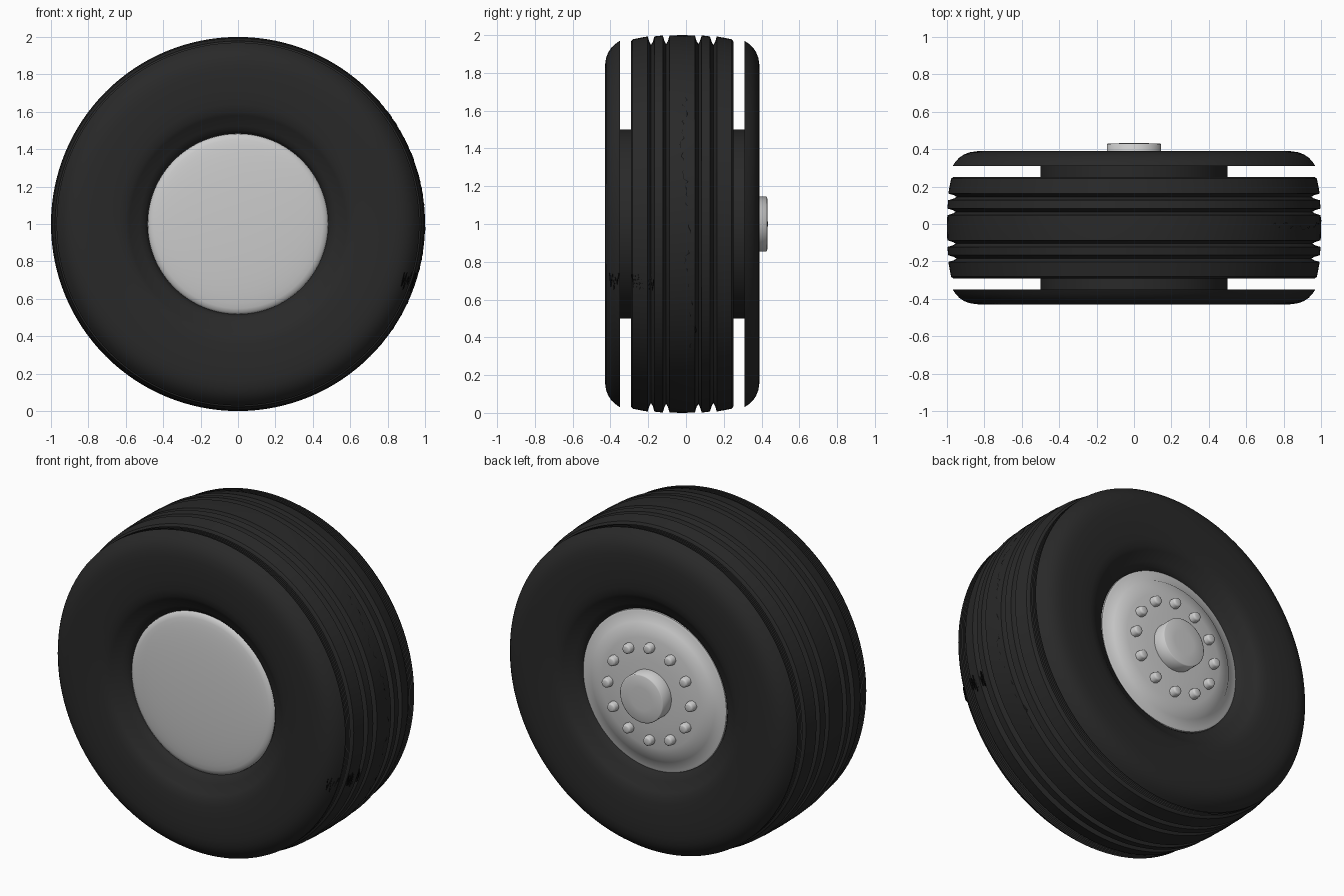
import bpy, bmesh, math, random
from mathutils import Matrix, Vector

if "Cube" in bpy.data.objects:
    bpy.data.objects.remove(bpy.data.objects["Cube"])

random.seed(4)
MID = -0.02          # tyre mid-plane along y
SEG = 128


def material(name, v):
    m = bpy.data.materials.new(name)
    m.diffuse_color = (v, v, v, 1)
    m.use_nodes = True
    m.node_tree.nodes["Principled BSDF"].inputs["Base Color"].default_value = m.diffuse_color
    return m


rubber = material("rubber", 0.022)
crack_black = material("crack_black", 0.006)


def add_object(name, data, mat=None):
    ob = bpy.data.objects.new(name, data)
    bpy.context.collection.objects.link(ob)
    if mat:
        data.materials.append(mat)
    return ob


def smooth(ob, angle):
    bpy.ops.object.select_all(action='DESELECT')
    ob.select_set(True)
    bpy.context.view_layer.objects.active = ob
    bpy.ops.object.shade_smooth_by_angle(angle=math.radians(angle))


def lathe(name, profile, mat=None, angle=40):
    """Spin a profile of (radius, y) points round the axle."""
    bm = bmesh.new()
    vs = [bm.verts.new((r, y, 1)) for r, y in profile]
    es = [bm.edges.new(p) for p in zip(vs, vs[1:])]
    bmesh.ops.spin(bm, geom=vs + es, cent=(0, 0, 1), axis=(0, 1, 0),
                   angle=math.tau, steps=SEG, use_duplicate=False)
    bmesh.ops.remove_doubles(bm, verts=bm.verts, dist=1e-5)
    bmesh.ops.recalc_face_normals(bm, faces=bm.faces)
    me = bpy.data.meshes.new(name)
    bm.to_mesh(me)
    bm.free()
    ob = add_object(name, me, mat)
    smooth(ob, angle)
    return ob


# Sidewalls: bead, bulging face and rounded shoulder, mirrored about the mid-plane
side = [(0.50, 0.33), (0.97, 0.33), (0.955, 0.352), (0.935, 0.374),
        (0.91, 0.391), (0.88, 0.403), (0.84, 0.409), (0.78, 0.41),
        (0.70, 0.408), (0.64, 0.403), (0.60, 0.395), (0.58, 0.383),
        (0.555, 0.365), (0.525, 0.35), (0.50, 0.335), (0.485, 0.315),
        (0.48, 0.29), (0.50, 0.29), (0.50, 0.33)]
for label, s in (("front", -1), ("back", 1)):
    lathe(label + "_sidewall", [(r, MID + s * y) for r, y in side], rubber)
    # Thin flat fins filling the gap between shoulder and tread
    for i in range(1, 5):
        y = MID + s * (0.272 + i * 0.0116)
        lathe(f"{label}_shoulder_fin_{i}", [(0.50, y), (0.97, y)], rubber)

# Tread with a slight crown and four rounded grooves
tread = [(0.50, -0.272), (0.965, -0.272), (0.978, -0.262)]
for g in (-0.165, -0.085, 0.085, 0.165):
    crown = 1 - 0.25 * g * g
    if g == 0.085:
        tread.append((1.0, 0))
    tread += [(crown, g - 0.018), (crown - 0.03, g - 0.009), (crown - 0.045, g),
              (crown - 0.03, g + 0.009), (crown, g + 0.018)]
tread += [(0.978, 0.262), (0.965, 0.272), (0.50, 0.272)]
lathe("tread", [(r, MID + y) for r, y in tread], rubber)

# Inner drum behind the tyre
lathe("inner_drum", [(0.50, MID - 0.33), (0.50, MID + 0.33)], rubber)

# Front cover: shallow dome
cover = [(0.485, -0.30), (0.482, -0.335)]
cover += [(0.475 * math.cos(t), -0.34 - 0.035 * math.sin(t))
          for t in (i * math.pi / 20 for i in range(10))] + [(0, -0.375)]
lathe("front_cover", cover, None, 60)

# Back wheel disc: rim lip, shallow step and sloping plate
lathe("back_wheel_disc", [(0.485, 0.26), (0.482, 0.30), (0.47, 0.305), (0.42, 0.313),
                          (0.415, 0.319), (0.33, 0.336), (0.20, 0.347), (0, 0.35)], None, 60)

# Hub cap, fully smooth shaded
lathe("hub_cap", [(0.145, 0.34), (0.145, 0.427), (0.139, 0.43), (0.07, 0.432), (0, 0.433)],
      None, 120)

# Twelve wheel nuts
for i in range(12):
    a = math.tau * i / 12
    bm = bmesh.new()
    bmesh.ops.create_cone(bm, cap_ends=True, segments=8, radius1=0.031, radius2=0.028,
                          depth=0.055)
    top = [e for e in bm.edges if all(v.co.z > 0 for v in e.verts)]
    bmesh.ops.bevel(bm, geom=top, offset=0.01, segments=2, profile=0.5, affect='EDGES')
    bm.transform(Matrix.Translation((0.28 * math.cos(a), 0.353, 1 + 0.28 * math.sin(a)))
                 @ Matrix.Rotation(-math.pi / 2, 4, 'X'))
    me = bpy.data.meshes.new("wheel_nut")
    bm.to_mesh(me)
    bm.free()
    smooth(add_object(f"wheel_nut_{i + 1}", me), 50)


def crack(name, pts, width):
    """Jagged tube through (angle, radius, y) points on the tyre surface."""
    cu = bpy.data.curves.new(name, 'CURVE')
    cu.dimensions = '3D'
    cu.bevel_depth = width
    cu.bevel_resolution = 0
    cu.use_fill_caps = True
    sp = cu.splines.new('POLY')
    sp.points.add(len(pts) - 1)
    for p, (a, r, y) in zip(sp.points, pts):
        a = math.radians(a)
        p.co = (r * math.cos(a), y, 1 + r * math.sin(a), 1)
        p.radius = random.uniform(0.5, 1.2)
    add_object(name, cu, crack_black)


# Long crack wandering round the middle rib on the +x side
long_crack = []
for i in range(86):
    t = i / 85
    drift = -0.02 + 0.05 * (1 - t) + 0.012 * math.sin(t * 15)
    long_crack.append((-41 + 85 * t, 0.993, drift + random.uniform(-0.014, 0.014)))
crack("long_tread_crack", long_crack, 0.008)

# Scuff of short strokes across the front shoulder
for label, y0, y1 in (("outer", -0.405, -0.355), ("inner", -0.285, -0.17)):
    n = int((y1 - y0) / 0.008)
    pts = []
    for i in range(n + 1):
        y = y0 + (y1 - y0) * i / n
        r = 0.985 if y > -0.30 else 0.967 - 0.75 * (-0.352 - y)
        pts.append((-18.5 + (-1) ** i * random.uniform(0.8, 3), r, y))
    crack(label + "_shoulder_scuff", pts, 0.006)
